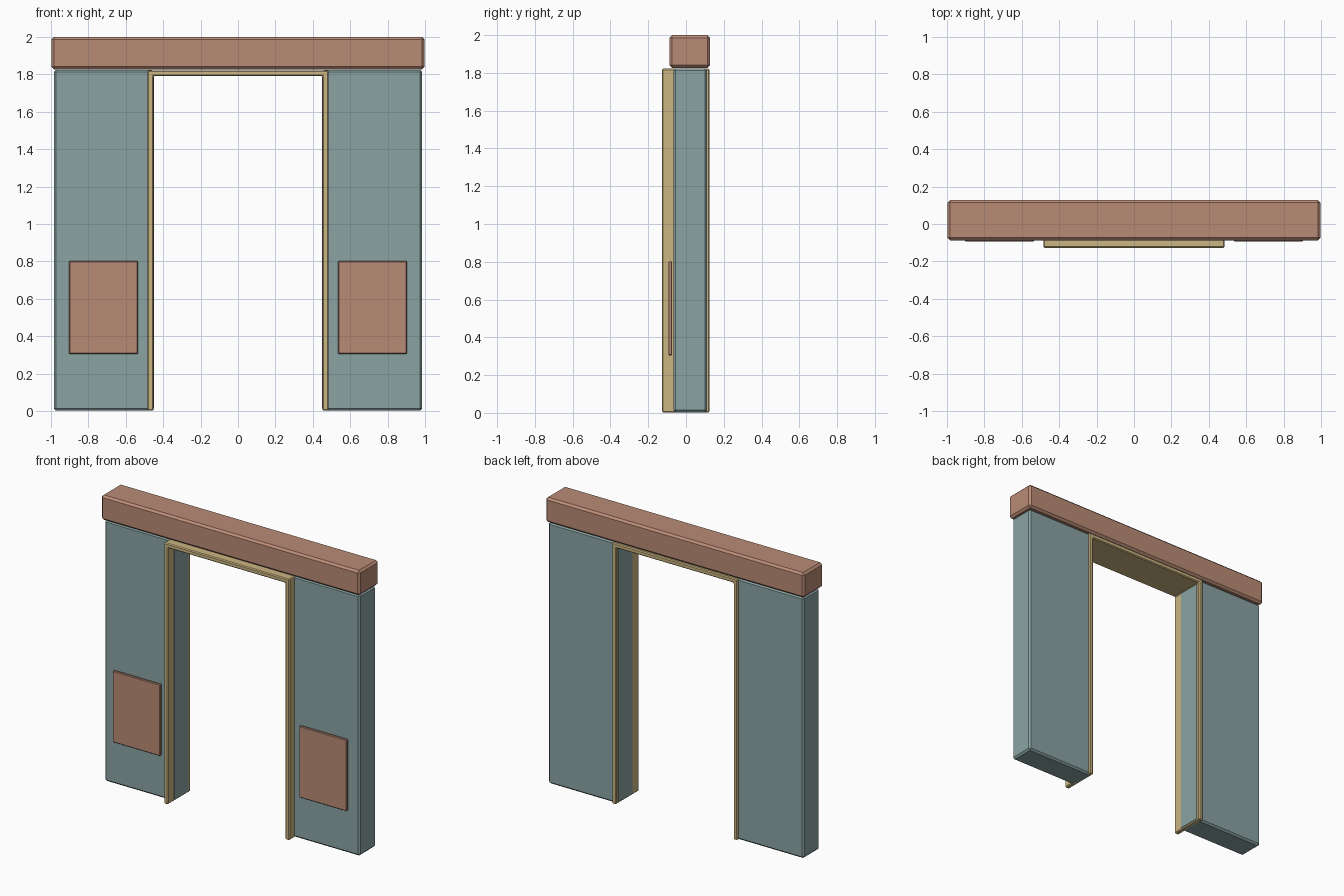
import bpy
import bmesh

if "Cube" in bpy.data.objects:
    bpy.data.objects.remove(bpy.data.objects["Cube"])


def material(name, rgb):
    mat = bpy.data.materials.new(name)
    mat.diffuse_color = (*rgb, 1)
    mat.use_nodes = True
    mat.node_tree.nodes["Principled BSDF"].inputs["Base Color"].default_value = mat.diffuse_color
    return mat


CLAY = material("clay", (0.49, 0.26, 0.18))
TEAL = material("teal", (0.26, 0.37, 0.37))
SAND = material("sand", (0.60, 0.46, 0.22))


def prism(name, profile, y0, y1, bevel, mat, mirror=False):
    """Extrude an x-z outline along y, then chamfer its edges."""
    bm = bmesh.new()
    face = bm.faces.new([bm.verts.new((x, y0, z)) for x, z in profile])
    out = bmesh.ops.extrude_face_region(bm, geom=[face])
    moved = [g for g in out["geom"] if isinstance(g, bmesh.types.BMVert)]
    bmesh.ops.translate(bm, verts=moved, vec=(0, y1 - y0, 0))
    bmesh.ops.recalc_face_normals(bm, faces=bm.faces)
    mesh = bpy.data.meshes.new(name)
    bm.to_mesh(mesh)
    bm.free()
    mesh.materials.append(mat)
    obj = bpy.data.objects.new(name, mesh)
    bpy.context.collection.objects.link(obj)
    chamfer = obj.modifiers.new("chamfer", "BEVEL")
    chamfer.width = bevel
    chamfer.segments = 1
    if mirror:
        obj.modifiers.new("mirror", "MIRROR")
    return obj


def rect(x0, x1, z0, z1):
    return [(x0, z0), (x1, z0), (x1, z1), (x0, z1)]


# Top beam
prism("lintel_beam", rect(-0.998, 0.998, 1.827, 2.0), -0.087, 0.128, 0.014, CLAY)

# Wall sections on both sides of the opening
prism("side_wall", rect(0.45, 0.985, 0.002, 1.824), -0.067, 0.112, 0.012, TEAL, True)

# Inset panels on the front
prism("front_panel", rect(0.535, 0.903, 0.305, 0.802), -0.093, -0.073, 0.004, CLAY, True)

# Door frame as one arch-shaped outline
frame = [(-0.484, 0.002), (-0.452, 0.002), (-0.452, 1.79), (0.452, 1.79),
         (0.452, 0.002), (0.484, 0.002), (0.484, 1.822), (-0.484, 1.822)]
prism("door_frame", frame, -0.127, 0.125, 0.006, SAND)
